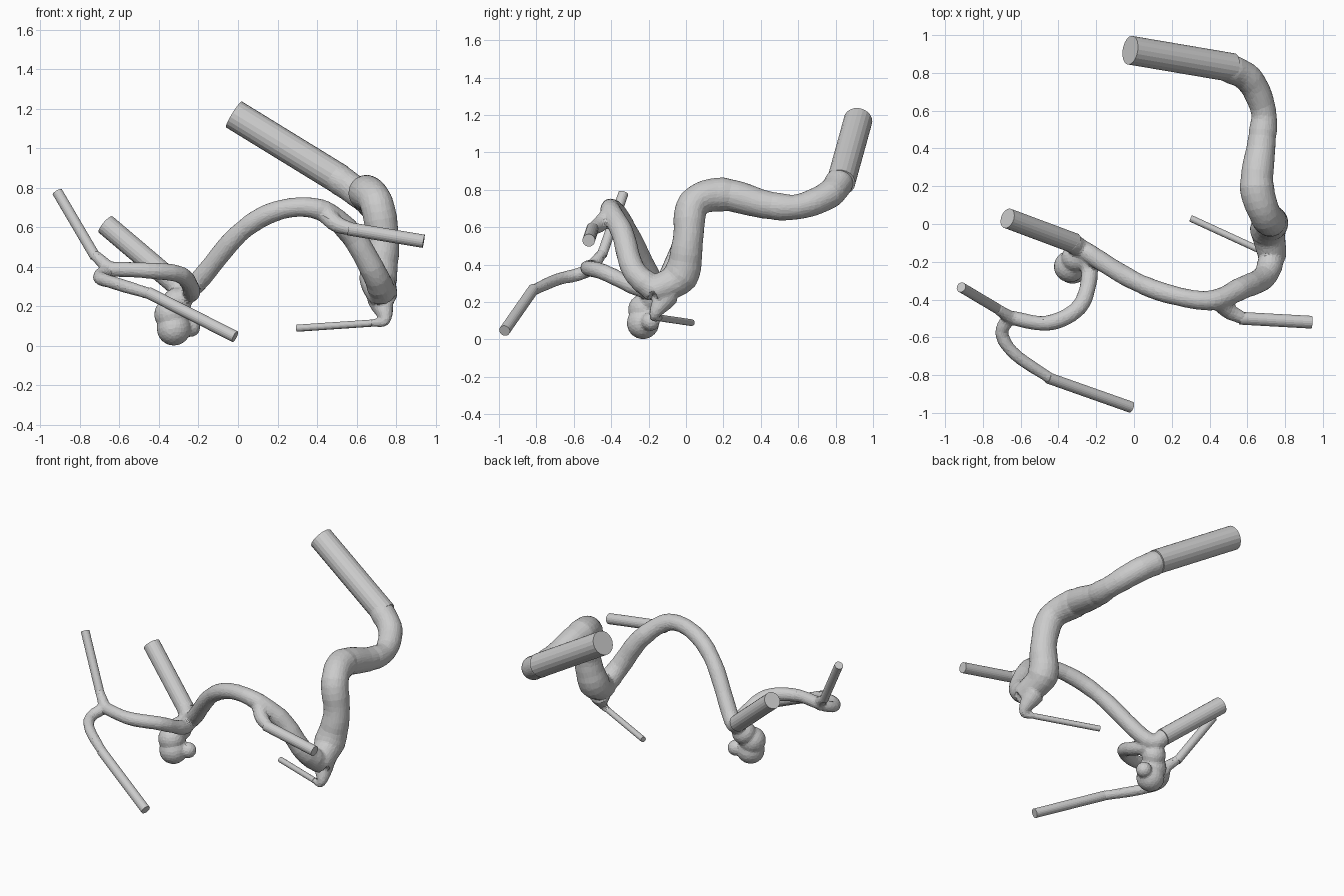
import bpy, bmesh, math, random
from mathutils import Vector, Matrix

if "Cube" in bpy.data.objects:
    bpy.data.objects.remove(bpy.data.objects["Cube"])

random.seed(4)
tree = bmesh.new()


def spline(pts, steps=6):
    """Catmull-Rom curve through a few points."""
    p = [Vector(q) for q in pts]
    p = [p[0] * 2 - p[1]] + p + [p[-1] * 2 - p[-2]]
    out = []
    for i in range(1, len(p) - 2):
        a, b, c, d = p[i - 1:i + 3]
        for t in (s / steps for s in range(steps)):
            out.append(0.5 * (2 * b + (c - a) * t + (2 * a - 5 * b + 4 * c - d) * t * t
                              + (3 * b - a - 3 * c + d) * t ** 3))
    return out + [p[-2]]


def radius_at(radii, f):
    """Radii are spread evenly along the vessel."""
    f *= len(radii) - 1
    i = min(int(f), len(radii) - 2)
    return radii[i] + (radii[i + 1] - radii[i]) * (f - i)


def add_tube(bm, path, radii, jitter=0.0, sides=20):
    up, rings, last = None, [], len(path) - 1
    for i, c in enumerate(path):
        t = (path[min(i + 1, last)] - path[max(i - 1, 0)]).normalized()
        up = t.orthogonal() if up is None else up - t * up.dot(t)
        up.normalize()
        side = t.cross(up)
        r = radius_at(radii, i / last) * (1 + random.uniform(-jitter, jitter))
        angles = (math.tau * k / sides for k in range(sides))
        rings.append([bm.verts.new(c + r * (math.cos(a) * up + math.sin(a) * side)) for a in angles])
    for a, b in zip(rings, rings[1:]):
        for k in range(sides):
            n = (k + 1) % sides
            bm.faces.new((a[k], a[n], b[n], b[k]))
    bm.faces.new(rings[0][::-1])
    bm.faces.new(rings[-1])


def make_object(name, bm):
    bmesh.ops.recalc_face_normals(bm, faces=bm.faces)
    me = bpy.data.meshes.new(name)
    bm.to_mesh(me)
    bm.free()
    ob = bpy.data.objects.new(name, me)
    bpy.context.collection.objects.link(ob)
    return ob


def vessel(name, radii, *pts, tip=None):
    """Organic vessel in the tree, with a straight cut-off extension to its tip."""
    add_tube(tree, spline(pts), radii, jitter=0.03)
    if tip:
        bm = bmesh.new()
        a, b = Vector(pts[-1]), Vector(tip)
        back = (b - a).normalized() * radii[-1] * 0.6
        add_tube(bm, [a - back, b], [radii[-1]] * 2)
        make_object(name + "_extension", bm)


# Thick trunk, from the junction up to the cut end
vessel("trunk", (.075, .095, .083, .084, .09, .076, .066, .076, .077),
       (.735, -.18, .255), (.71, -.03, .34), (.735, .01, .53), (.7, .04, .725), (.65, .2, .775),
       (.675, .43, .72), (.685, .6, .71), (.61, .765, .775), (.48, .835, .865), tip=(-.02, .92, 1.172))

# Arching vessel
vessel("arch", (.07, .063, .058, .05, .05, .05, .054),
       (.735, -.16, .26), (.69, -.28, .37), (.57, -.34, .57), (.41, -.405, .692), (.2, -.375, .685),
       (0, -.3, .565), (-.24, -.155, .29), (-.34, -.093, .335), tip=(-.67, .03, .615))

# Thin twig below the trunk and side branch on the arch
vessel("twig", (.07, .027, .018), (.72, -.1, .24), (.745, -.17, .13), (.67, -.14, .115),
       tip=(.3, .03, .09))
vessel("side_branch", (.05, .042, .034), (.44, -.4, .675), (.5, -.46, .617), (.58, -.5, .59),
       tip=(.94, -.52, .53))

# Left branch and its fork
vessel("left_branch", (.05, .043, .042, .036), (-.26, -.17, .26), (-.235, -.27, .28),
       (-.29, -.44, .36), (-.46, -.525, .382), (-.68, -.49, .39))
vessel("fork_up", (.036, .027), (-.65, -.5, .39), (-.73, -.445, .465), tip=(-.915, -.335, .78))
vessel("fork_front", (.036, .034, .03), (-.66, -.49, .385), (-.7, -.58, .347), (-.63, -.69, .32),
       (-.44, -.82, .262), tip=(-.015, -.97, .047))

# Lumpy sac hanging below the left junction
for x, y, z, r in [(-.325, -.23, .088, .087), (-.34, -.225, .16, .085), (-.31, -.18, .22, .075),
                   (-.24, -.19, .095, .05)]:
    bmesh.ops.create_icosphere(tree, subdivisions=3, radius=r, matrix=Matrix.Translation((x, y, z)))

# Fuse, soften and coarsen the tree into irregular facets
vessels = make_object("vessel_tree", tree)
fuse = vessels.modifiers.new("fuse", 'REMESH')
fuse.mode = 'VOXEL'
fuse.voxel_size = 0.009
soften = vessels.modifiers.new("soften", 'SMOOTH')
soften.iterations = 5
vessels.modifiers.new("facets", 'DECIMATE').ratio = 0.14
